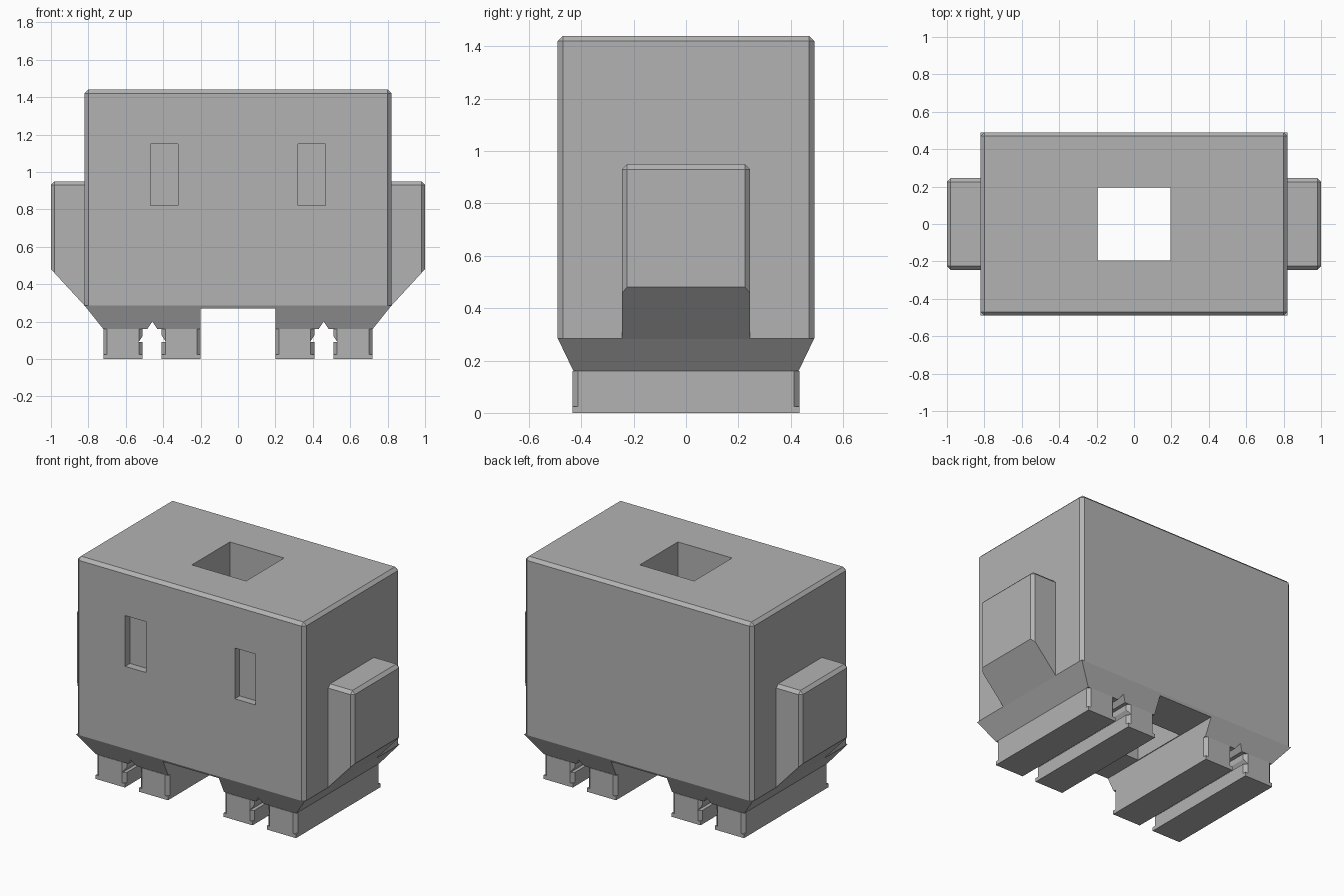
import bpy, bmesh

cube = bpy.data.objects.get("Cube")
if cube:
    bpy.data.objects.remove(cube)

grey = bpy.data.materials.new("plain grey")
grey.use_nodes = True
COLOUR = (0.45, 0.45, 0.45, 1)
grey.diffuse_color = COLOUR
grey.node_tree.nodes["Principled BSDF"].inputs["Base Color"].default_value = COLOUR


def finish(name, bm):
    bmesh.ops.recalc_face_normals(bm, faces=bm.faces)
    mesh = bpy.data.meshes.new(name)
    bm.to_mesh(mesh)
    bm.free()
    mesh.materials.append(grey)
    obj = bpy.data.objects.new(name, mesh)
    bpy.context.collection.objects.link(obj)
    return obj


def prism(name, profile, y0, y1, chamfer=0, pick=None):
    """Extrude an (x, z) profile along y, chamfering the edges that pick accepts."""
    bm = bmesh.new()
    face = bm.faces.new([bm.verts.new((x, y0, z)) for x, z in profile])
    out = bmesh.ops.extrude_face_region(bm, geom=[face])["geom"]
    for v in out:
        if isinstance(v, bmesh.types.BMVert):
            v.co.y = y1
    bmesh.ops.recalc_face_normals(bm, faces=bm.faces)
    if chamfer:
        edges = [e for e in bm.edges if pick(*[v.co for v in e.verts])]
        bmesh.ops.bevel(bm, geom=edges, offset=chamfer, segments=1,
                        affect='EDGES', profile=0.5)
    return finish(name, bm)


def box(name, x0, x1, y0, y1, z0, z1, chamfer=0, pick=None):
    return prism(name, [(x0, z0), (x1, z0), (x1, z1), (x0, z1)], y0, y1, chamfer, pick)


def upright(a, b):
    return abs(a.z - b.z) > 0.1 and abs(a.x - b.x) < 0.01


def cut(targets, cutters):
    for obj in targets:
        for cutter in cutters:
            mod = obj.modifiers.new("cut", 'BOOLEAN')
            mod.operation = 'DIFFERENCE'
            mod.solver = 'EXACT'
            mod.object = cutter
            bpy.context.view_layer.objects.active = obj
            bpy.ops.object.modifier_apply(modifier=mod.name)


TOP, WAIST, ANKLE = 1.44, 0.285, 0.16

# Main body with chamfered uprights and top rim
body = box("body", -0.82, 0.82, -0.49, 0.49, WAIST, TOP, 0.02,
           lambda a, b: upright(a, b) or min(a.z, b.z) > TOP - 0.01)

# Tapered hip block under the body
bm = bmesh.new()
bmesh.ops.create_cube(bm, size=2)
for v in bm.verts:
    high = v.co.z > 0
    v.co.x *= 0.82 if high else 0.72
    v.co.y *= 0.49 if high else 0.43
    v.co.z = WAIST if high else ANKLE
hips = finish("hips", bm)

# Cutters: shaft, tunnel between the legs, front slots, arrow notches
shaft = box("shaft_cutter", -0.195, 0.195, -0.195, 0.195, -0.1, 1.6)
tunnel = box("tunnel_cutter", -0.2, 0.2, -0.6, 0.6, -0.1, 0.27)
slots, notches, legs = [], [], []
for s, side in ((1, "left"), (-1, "right")):
    x0, x1 = sorted((s * 0.32, s * 0.468))
    slots.append(box(side + "_slot_cutter", x0, x1, -0.6, -0.44, 0.82, 1.15))
    notches.append(prism(side + "_notch_cutter",
                         [(s * 0.385, 0.09), (s * 0.532, 0.09), (s * 0.458, 0.2)], -0.6, 0.6))

    # Legs: chamfered bars standing on sharp-edged soles
    for part, inner, outer in (("inner", 0.2, 0.408), ("outer", 0.51, 0.72)):
        x0, x1 = sorted((s * inner, s * outer))
        legs.append(box(f"{side}_{part}_leg", x0, x1, -0.433, 0.433, 0.025, ANKLE, 0.02, upright))
        box(f"{side}_{part}_sole", x0, x1, -0.433, 0.433, 0, 0.025)

    # Side arm with sloped underside
    prism(side + "_arm",
          [(s * 0.8, 0.263), (s * 1.0, 0.48), (s * 1.0, 0.95), (s * 0.8, 0.95)],
          -0.245, 0.245, 0.02,
          lambda a, b: (upright(a, b) and abs(a.x) > 0.9)
          or (min(a.z, b.z) > 0.94 and max(abs(a.x), abs(b.x)) > 0.9))

cut([body], [shaft] + slots)
cut([hips], [shaft, tunnel] + notches)
cut(legs, notches)
for cutter in [shaft, tunnel] + slots + notches:
    bpy.data.objects.remove(cutter)
